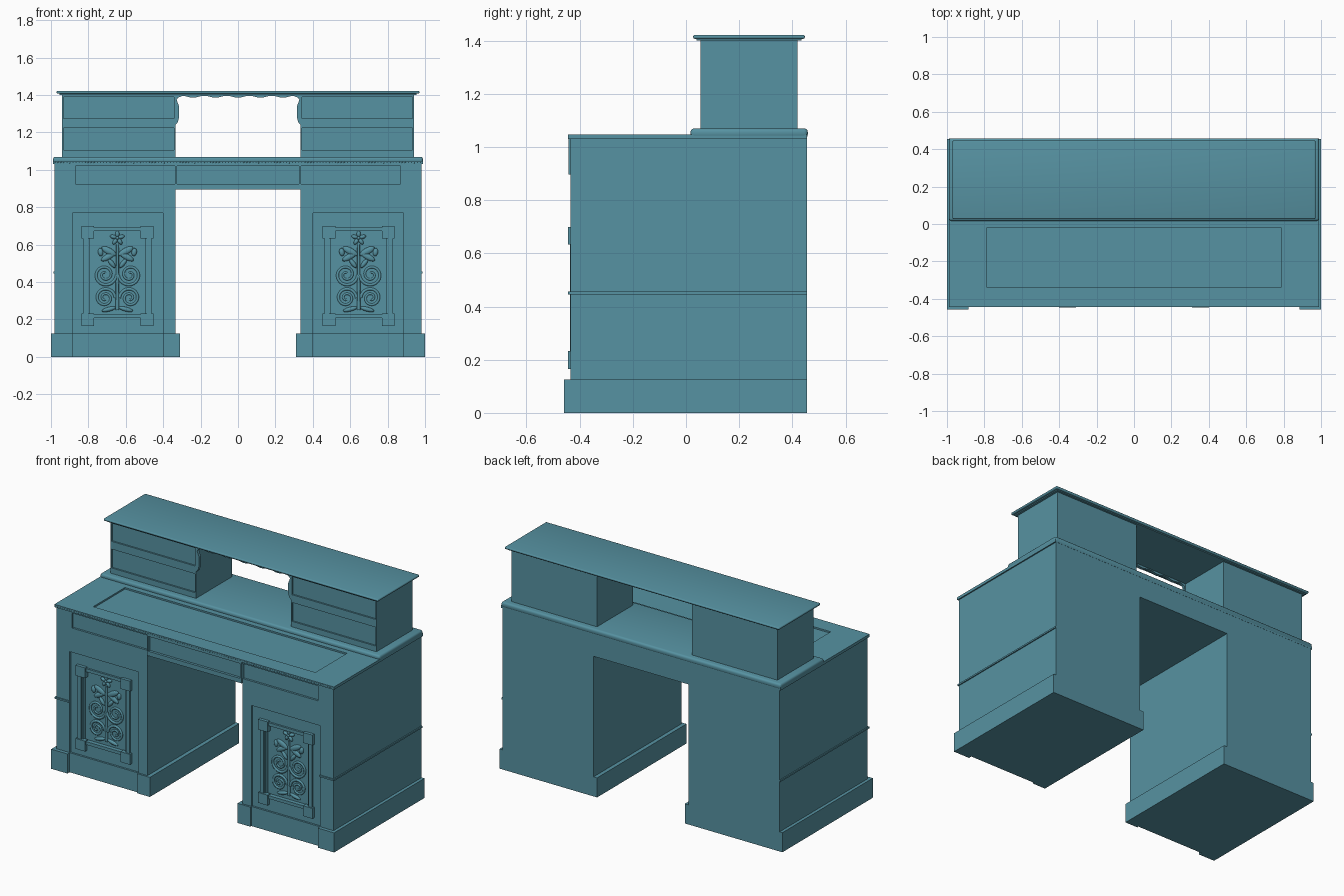
import bpy, math

if "Cube" in bpy.data.objects:
    bpy.data.objects.remove(bpy.data.objects["Cube"])


def activate(ob):
    bpy.ops.object.select_all(action='DESELECT')
    ob.select_set(True)
    bpy.context.view_layer.objects.active = ob


def mesh(name, verts, faces):
    me = bpy.data.meshes.new(name)
    me.from_pydata(verts, [], faces)
    me.update()
    ob = bpy.data.objects.new(name, me)
    bpy.context.collection.objects.link(ob)
    return ob


def extrude_y(name, pts, y0, y1):
    """Prism from an (x, z) outline, counter-clockwise seen from the front."""
    n = len(pts)
    verts = [(x, y0, z) for x, z in pts] + [(x, y1, z) for x, z in pts]
    faces = [list(range(n)), list(range(2 * n - 1, n - 1, -1))]
    faces += [(i, i + n, (i + 1) % n + n, (i + 1) % n) for i in range(n)]
    return mesh(name, verts, faces)


def box(name, x0, x1, y0, y1, z0, z1, bevel=0, segments=3):
    x0, x1 = sorted((x0, x1))
    ob = extrude_y(name, [(x0, z0), (x1, z0), (x1, z1), (x0, z1)], y0, y1)
    if bevel:
        mod = ob.modifiers.new("bevel", 'BEVEL')
        mod.width, mod.segments = bevel, segments
        activate(ob)
        bpy.ops.object.modifier_apply(modifier="bevel")
        bpy.ops.object.shade_smooth_by_angle(angle=math.radians(40))
    return ob


def cut(ob, *bounds):
    """Sink a rectangular recess into a part."""
    cutter = box("cutter", *bounds)
    cutter.hide_render = True
    mod = ob.modifiers.new("cut", 'BOOLEAN')
    mod.operation, mod.solver, mod.object = 'DIFFERENCE', 'EXACT', cutter
    activate(ob)
    bpy.ops.object.modifier_apply(modifier="cut")
    bpy.data.objects.remove(cutter)


def tube(name, pts, y, radius):
    """Round moulding along an (x, z) path, tapering to the end."""
    cu = bpy.data.curves.new(name, 'CURVE')
    cu.dimensions = '3D'
    cu.bevel_depth, cu.bevel_resolution, cu.use_fill_caps = radius, 1, True
    sp = cu.splines.new('POLY')
    sp.points.add(len(pts) - 1)
    for i, (p, (x, z)) in enumerate(zip(sp.points, pts)):
        p.co = (x, y, z, 1)
        p.radius = 1 - 0.4 * i / len(pts)
    ob = bpy.data.objects.new(name, cu)
    bpy.context.collection.objects.link(ob)
    activate(ob)
    bpy.ops.object.convert(target='MESH')
    return ob


def leaf(name, x, y, z, length, width, angle):
    bpy.ops.mesh.primitive_uv_sphere_add(segments=12, ring_count=6, location=(x, y, z),
                                         rotation=(0, -angle, 0))
    ob = bpy.context.object
    ob.name = name
    ob.scale = (length, 0.012, width)
    bpy.ops.object.shade_smooth()


# Carcass: two pedestals joined by the drawer band
carcass = extrude_y("carcass", [(-.98, .004), (-.335, .004), (-.335, .895), (.335, .895),
                                (.335, .004), (.98, .004), (.98, 1.03), (-.98, 1.03)], -.435, .455)
cut(carcass, -.325, .325, -.6, -.426, .925, 1.02)
for s in (-1, 1):
    cut(carcass, s * .338, s * .87, -.6, -.422, .925, 1.02)
    cut(carcass, s * .40, s * .885, -.6, -.424, -.1, .77)
    cut(carcass, s * .485, s * .805, -.6, -.406, .225, .675)

# Raised surround of the centre drawer
for x0, x1, z0, z1 in ((-.335, .335, .896, .925), (-.335, .335, 1.02, 1.03),
                       (-.335, -.325, .925, 1.02), (.325, .335, .925, 1.02)):
    box("centre_drawer_surround", x0, x1, -.442, -.42, z0, z1)

# Desktop with sunken writing surface and beaded front edge
top = box("desktop", -.988, .988, -.443, .456, 1.03, 1.048)
cut(top, -.785, .785, -.34, -.02, 1.038, 1.2)
bpy.ops.mesh.primitive_ico_sphere_add(subdivisions=1, radius=.006, location=(-.98, -.4395, 1.039))
bead = bpy.context.object
bead.name = "desktop_beading"
arr = bead.modifiers.new("row", 'ARRAY')
arr.use_relative_offset, arr.use_constant_offset = False, True
arr.constant_offset_displace = (.0163, 0, 0)
arr.count = 121

# Riser plate and gallery shelf with rounded edges
box("riser_plate", -.989, .989, .017, .458, 1.034, 1.07, .013)
box("gallery_top", -.97, .97, .027, .447, 1.407, 1.422, .006)
box("gallery_top_fillet", -.955, .955, .04, .434, 1.401, 1.41)

for s in (-1, 1):
    # Upper drawer boxes
    cab = box("drawer_box", s * .335, s * .94, .055, .42, 1.065, 1.405)
    for z0, z1 in ((1.105, 1.225), (1.275, 1.39)):
        cut(cab, s * .342, s * .934, -.1, .065, z0, z1)

    # Plinth with a forward outer corner block
    box("plinth", s * .31, s * 1.0, -.436, .455, 0, .125)
    box("plinth_outer_block", s * .885, s * 1.0, -.458, -.43, 0, .125)
    box("plinth_inner_block", s * .31, s * .40, -.447, -.43, 0, .125)

    # Side moulding wrapping the outer corner post
    box("side_moulding", s * .885, s * .987, -.443, .455, .446, .456)

    # Door frame rails and corner blocks
    for x0, x1 in ((.462, .487), (.803, .828)):
        box("door_frame_stile", s * x0, s * x1, -.436, -.415, .17, .695)
    for x0, x1 in ((.482, .495), (.795, .808)):
        box("door_inner_stile", s * x0, s * x1, -.428, -.40, .222, .678)
    for z0, z1 in ((.207, .227), (.673, .693)):
        box("door_frame_rail", s * .46, s * .83, -.436, -.415, z0, z1)
    for x0 in (.453, .77):
        for z0 in (.166, .634):
            box("door_corner_block", s * x0, s * (x0 + .067), -.444, -.415, z0, z0 + .066)

    # Carved scroll ornament on the door panel
    c, y = s * .645, -.407
    tube("carved_stem", [(c, .25), (c, .40), (c, .60)], y, .010)
    for a in range(5):
        t = math.pi / 2 + a * math.tau / 5
        leaf("rosette_petal", c + .022 * math.cos(t), y, .635 + .022 * math.sin(t), .019, .011, t)
    leaf("rosette_centre", c, y - .004, .635, .009, .009, 0)
    for m in (-1, 1):
        for z, r, turn in ((.44, .062, 1), (.315, .055, -1)):
            spiral = []
            for i in range(40):
                k = i / 39
                t = math.pi + turn * k * 3.6 * math.pi
                rad = r * (1 - .85 * k)
                spiral.append((c + m * (.066 + rad * math.cos(t)), z + rad * math.sin(t)))
            tube("carved_scroll", spiral, y, .009)
        for x, z, ln, w, ang in ((.045, .565, .045, .018, .5), (.05, .535, .042, .016, -.5),
                                 (.09, .56, .022, .014, 1.4), (.045, .255, .04, .012, -.25),
                                 (.03, .50, .03, .012, .9)):
            leaf("carved_leaf", c + m * x, y, z, ln, w, ang if m > 0 else math.pi - ang)

# Scalloped valance with side brackets under the gallery top
half = [(-.335, 1.24), (-.322, 1.255), (-.315, 1.28), (-.315, 1.34), (-.322, 1.358),
        (-.328, 1.375), (-.320, 1.386), (-.300, 1.394)]
for i in range(1, 31):
    x = -.30 + i * .01
    half.append((x, 1.396 - .01 * math.cos(x / .12 * math.pi) ** 2))
outline = half + [(-x, z) for x, z in reversed(half[:-1])]
outline += [(.335, 1.405), (-.335, 1.405)]
extrude_y("scalloped_valance", outline, .056, .075)

# Teal paint on every part
paint = bpy.data.materials.new("teal_paint")
paint.diffuse_color = (.094, .288, .36, 1)
paint.use_nodes = True
paint.node_tree.nodes["Principled BSDF"].inputs["Base Color"].default_value = paint.diffuse_color
for ob in bpy.context.scene.objects:
    ob.data.materials.clear()
    ob.data.materials.append(paint)
